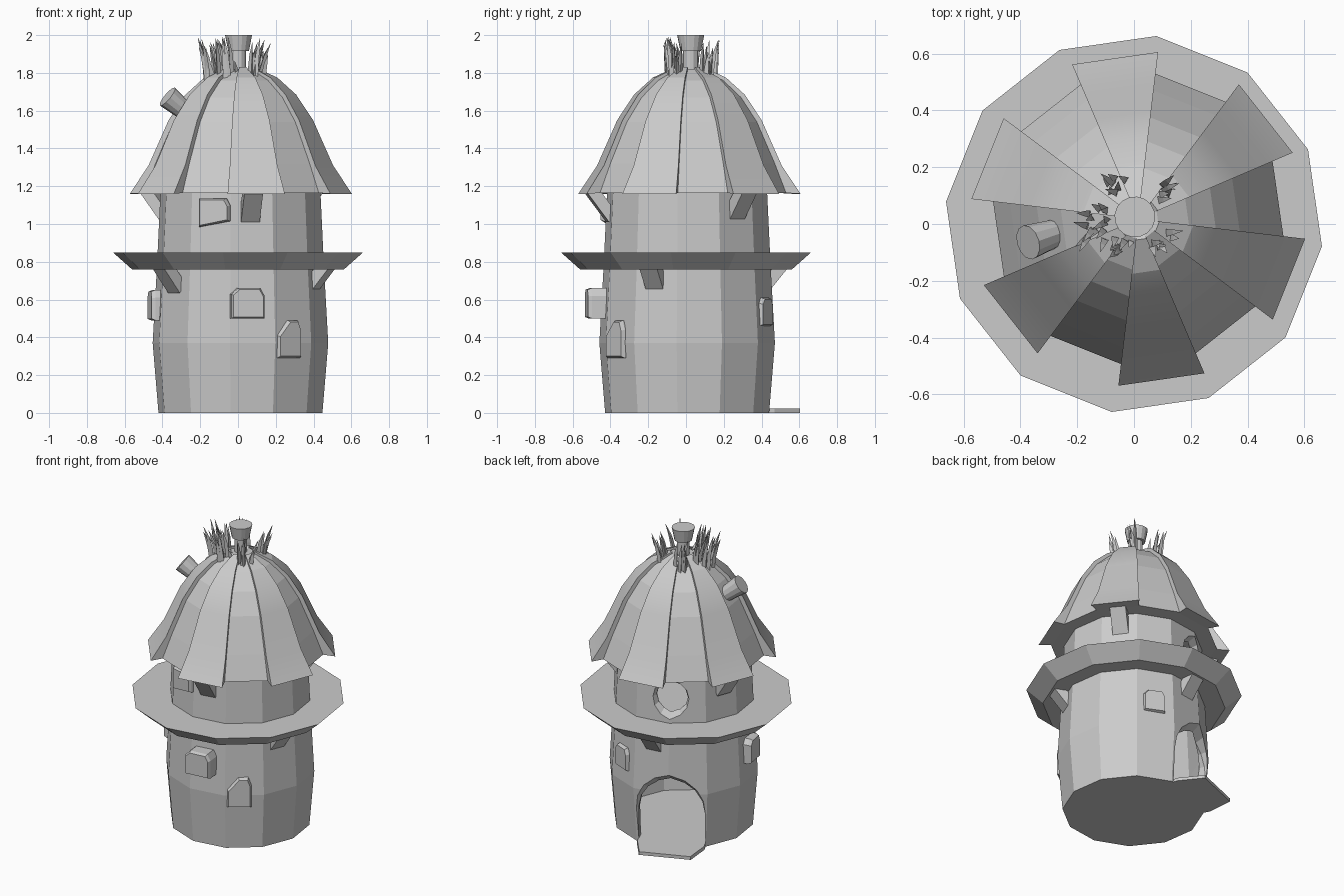
import bpy, bmesh, math, random
from mathutils import Matrix, Vector

if "Cube" in bpy.data.objects:
    bpy.data.objects.remove(bpy.data.objects["Cube"])

random.seed(4)
PHASE = math.radians(-6.8)


def loft(name, rings, smooth=None):
    """Closed solid through a list of equal-length vertex rings."""
    bm = bmesh.new()
    rows = [[bm.verts.new(p) for p in r] for r in rings]
    n = len(rows[0])
    for a, b in zip(rows, rows[1:]):
        for i in range(n):
            j = (i + 1) % n
            bm.faces.new((a[i], a[j], b[j], b[i]))
    bm.faces.new(rows[0][::-1])
    bm.faces.new(rows[-1])
    bmesh.ops.recalc_face_normals(bm, faces=bm.faces)
    me = bpy.data.meshes.new(name)
    bm.to_mesh(me)
    bm.free()
    ob = bpy.data.objects.new(name, me)
    bpy.context.collection.objects.link(ob)
    if smooth:
        bpy.ops.object.select_all(action='DESELECT')
        bpy.context.view_layer.objects.active = ob
        ob.select_set(True)
        bpy.ops.object.shade_smooth_by_angle(angle=math.radians(smooth))
    return ob


def pol(r, deg, z):
    a = math.radians(deg)
    return Vector((r * math.cos(a), r * math.sin(a), z))


def lathe(name, profile, n=12, phase=PHASE, smooth=None):
    return loft(name, [[(r * math.cos(phase + math.tau * i / n),
                         r * math.sin(phase + math.tau * i / n), z)
                        for i in range(n)] for r, z in profile], smooth)


def place(ob, deg):
    """Turn an object built along local +x (outwards) to its compass angle."""
    ob.data.transform(Matrix.Rotation(math.radians(deg), 4, 'Z'))
    return ob


def shift(ob, x, y, z=0):
    ob.data.transform(Matrix.Translation((x, y, z)))
    return ob


def cut(ob, cutter):
    m = ob.modifiers.new("cut", 'BOOLEAN')
    m.operation, m.object, m.solver = 'DIFFERENCE', cutter, 'EXACT'
    bpy.context.view_layer.objects.active = ob
    bpy.ops.object.modifier_apply(modifier=m.name)
    bpy.data.objects.remove(cutter)


# Hollow tower wall
WALL = [(0.437, 0), (0.468, 0.37), (0.445, 0.78), (0.425, 1.2)]
wall = shift(lathe("tower_wall", WALL), 0.013, 0.006)
cut(wall, shift(lathe("hollow_cutter", [(0.385, 0.02), (0.415, 0.37), (0.395, 0.78), (0.375, 1.18)]),
                0.013, 0.006))


# Arched doorway and round window, splayed and cut through the back
def arch(x, w, zc, floor):
    pts = [(x, -w, floor)]
    for i in range(9):
        a = math.pi - math.pi * i / 8
        pts.append((x, w * math.cos(a), zc + w * math.sin(a)))
    return pts + [(x, w, floor)]


def disc(x, r, zc):
    return [(x, r * math.cos(math.tau * i / 12), zc + r * math.sin(math.tau * i / 12))
            for i in range(12)]


BACK = 112
cut(wall, place(loft("door_cutter", [arch(0.25, 0.21, 0.235, 0.02), arch(0.39, 0.21, 0.235, 0.02),
                                     arch(0.50, 0.30, 0.235, 0.02)]), BACK))
cut(wall, place(loft("window_cutter", [disc(0.3, 0.1, 1.01), disc(0.38, 0.1, 1.01),
                                       disc(0.46, 0.145, 1.01)]), BACK))

# Door sill, continuing the floor outwards
place(loft("door_sill", [[(0.3, -w - 0.03, z), (0.42, -w - 0.04, z), (0.585, -w + 0.01, z),
                          (0.585, w - 0.01, z), (0.42, w + 0.04, z), (0.3, w + 0.03, z)]
                         for w, z in ((0.175, 0), (0.172, 0.022))]), BACK)

# Ledge ring
lathe("ledge", [(0.565, 0.76), (0.667, 0.85)])

# Roof dome and six raised thatch panels
DOME = [(0.515, 1.165), (0.455, 1.32), (0.36, 1.54), (0.275, 1.67), (0.18, 1.76), (0.07, 1.82)]
THATCH = [(0.592, 1.16), (0.492, 1.31), (0.385, 1.55), (0.295, 1.685), (0.195, 1.775), (0.075, 1.83)]
shift(lathe("roof_dome", DOME), 0.015, 0.018)
for k in range(6):
    a0, a1 = 23.2 + 60 * k, 53.2 + 60 * k
    shift(loft("roof_panel", [[pol(ri - 0.01, a0, zi), pol(ro, a0, zo), pol(ro, a1, zo), pol(ri - 0.01, a1, zi)]
                              for (ri, zi), (ro, zo) in zip(DOME, THATCH)], smooth=15), 0.015, 0.018)

# Top chimney: neck, flared cup
shift(lathe("chimney_neck", [(0.04, 1.78), (0.04, 1.93)]), 0.003, 0.025)
shift(lathe("chimney_cup", [(0.055, 1.915), (0.072, 2.0)], 16), 0.003, 0.025)

# Slanted side pipe
pipe = lathe("side_pipe", [(0.042, 0), (0.062, 0.2)], 12)
tip, base = Vector((-0.368, -0.063, 1.67)), Vector((-0.225, -0.015, 1.55))
pipe.data.transform(Matrix.Translation(base) @ (tip - base).to_track_quat('Z', 'Y').to_matrix().to_4x4())


# Braces under the ledge and under the roof eaves
def brace(name, deg, z0, z1, r0=0.40, r1=0.52):
    place(loft(name, [[(r - 0.02, -0.05, z + 0.03), (r + 0.02, -0.05, z - 0.02),
                       (r + 0.02, 0.05, z - 0.02), (r - 0.02, 0.05, z + 0.03)]
                      for r, z in ((r0, z0), (r1, z1))]), deg)


for k in range(3):
    brace("ledge_brace", -22 + 120 * k, 0.655, 0.79, 0.41)
    brace("eave_brace", -81 + 120 * k, 1.03, 1.19)

# Wall stones: angle, height, half width, half height, outer radius, skew
for deg, z, w, h, out, skew in ((-84, 0.58, 0.088, 0.08, 0.53, 0.0),
                                (-54, 0.39, 0.075, 0.10, 0.475, 0.04),
                                (190, 0.57, 0.07, 0.08, 0.475, 0.0),
                                (66, 0.535, 0.07, 0.075, 0.475, 0.0),
                                (-107, 1.06, 0.085, 0.075, 0.45, -0.03)):
    def outline(x, s):
        return [(x, -w * s, z - h * s), (x, w * s, z - h * s + max(-skew, 0)),
                (x, w * s, z + h * s * 0.5), (x, w * s * 0.75, z + h * s),
                (x, -w * s * 0.6 + skew, z + h * s), (x, -w * s, z + h * s * 0.6 - skew)]
    place(loft("wall_stone", [outline(0.40, 1), outline(out - 0.02, 1), outline(out, 0.9)]), deg)

# Grass tufts around the crown, blades curling outwards
for x, y in ((-0.06, 0.135), (0.115, 0.11), (0.10, -0.055), (-0.035, -0.075), (-0.135, -0.03), (-0.125, 0.03)):
    for i in range(7):
        root = Vector((x + random.uniform(-0.035, 0.035), y + random.uniform(-0.03, 0.03), 1.74))
        a = math.degrees(math.atan2(y - 0.025, x)) + random.uniform(-50, 50)
        rise = random.uniform(0.12, 0.25)
        bend = random.uniform(0.02, 0.06)
        rings = []
        for t, w in ((0, 0.013), (0.35, 0.015), (0.7, 0.011), (1, 0.001)):
            c = root + pol(bend * t * t, a, rise * t)
            rings.append([c + pol(w, a + 120 * j, 0) for j in range(3)])
        loft("grass_blade", rings)
